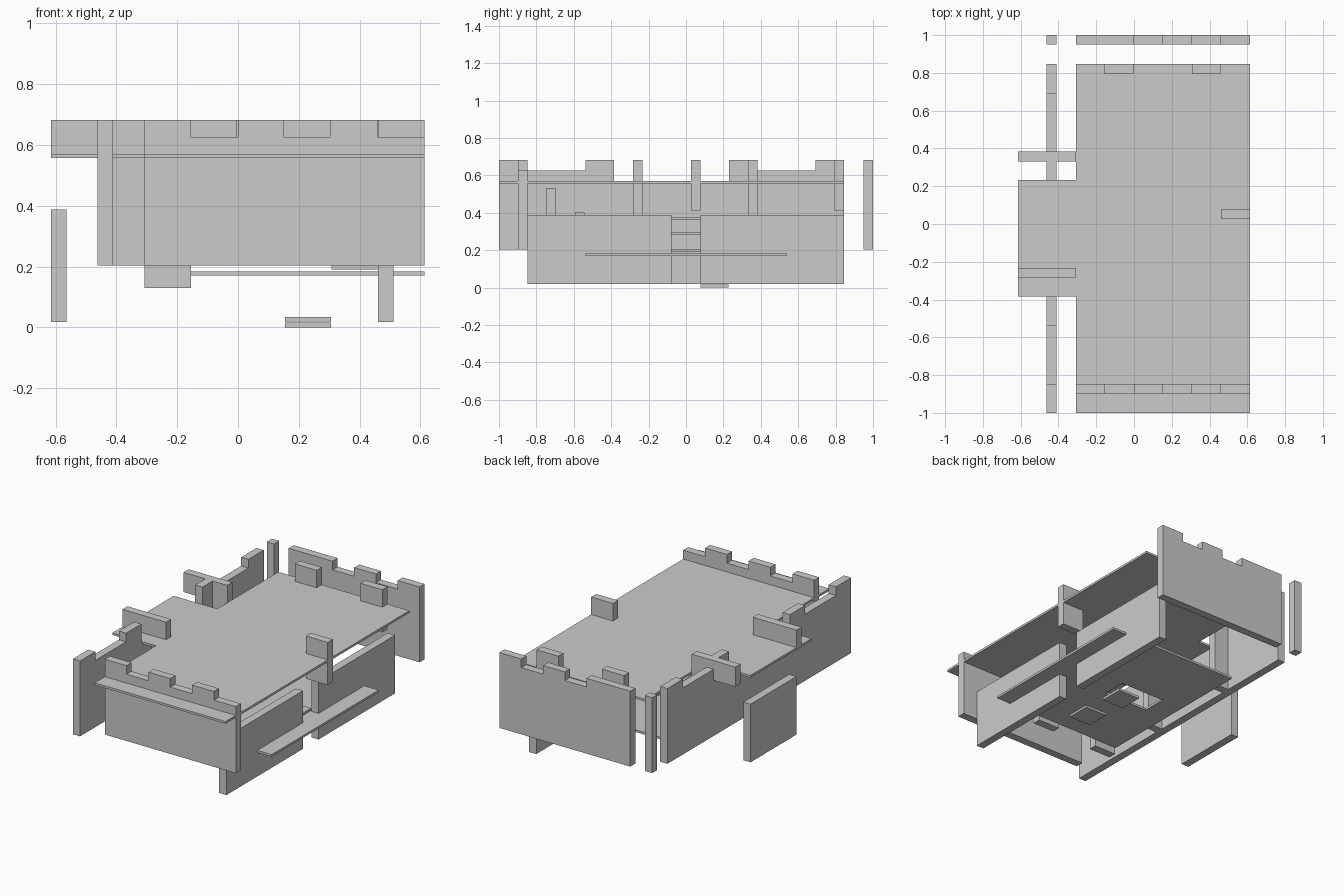
import bpy, bmesh

if "Cube" in bpy.data.objects:
    bpy.data.objects.remove(bpy.data.objects["Cube"])

ZB, ZLOW, ZT = 0.203, 0.627, 0.682     # wall foot, notch height, merlon height


def box(name, x0, x1, y0, y1, z0, z1):
    me = bpy.data.meshes.new(name)
    bm = bmesh.new()
    bmesh.ops.create_cube(bm, size=1)
    for v in bm.verts:
        v.co = ((x0 + x1) / 2 + v.co.x * (x1 - x0),
                (y0 + y1) / 2 + v.co.y * (y1 - y0),
                (z0 + z1) / 2 + v.co.z * (z1 - z0))
    bm.to_mesh(me)
    bm.free()
    ob = bpy.data.objects.new(name, me)
    bpy.context.collection.objects.link(ob)
    return ob


def prism(name, outline, axis, a, b):
    """Extrude a closed outline along axis from a to b."""
    def place(p, t):
        co = list(p)
        co.insert(axis, t)
        return co
    bm = bmesh.new()
    face = bm.faces.new([bm.verts.new(place(p, a)) for p in outline])
    ext = bmesh.ops.extrude_face_region(bm, geom=[face])
    for v in ext["geom"]:
        if isinstance(v, bmesh.types.BMVert):
            v.co[axis] = b
    bmesh.ops.recalc_face_normals(bm, faces=bm.faces)
    me = bpy.data.meshes.new(name)
    bm.to_mesh(me)
    bm.free()
    ob = bpy.data.objects.new(name, me)
    bpy.context.collection.objects.link(ob)
    return ob


def battlement(name, axis, a, b, start, steps):
    """Wall with a stepped top; steps are (end position, top height)."""
    pts = [(start, ZB)]
    pos = start
    for end, top in steps:
        pts += [(pos, top), (end, top)]
        pos = end
    pts.append((pos, ZB))
    return prism(name, pts, axis, a, b)


# Crenellated front and back walls
battlement("front_wall", 1, -0.898, -0.847, -0.308,
           [(-0.156, ZT), (0, ZLOW), (0.152, ZT), (0.305, ZLOW), (0.459, ZT), (0.613, ZLOW)])
battlement("back_wall", 1, 0.949, 1.0, -0.308,
           [(0, ZT), (0.152, ZLOW), (0.305, ZT), (0.459, ZLOW), (0.613, ZT)])

# Left wall with stepped top and its separate end pillar
battlement("left_wall", 0, -0.462, -0.411, -1.0,
           [(-0.847, ZT), (-0.537, ZLOW), (-0.385, ZT), (0.23, 0.557),
            (0.383, ZT), (0.692, ZLOW), (0.846, ZT)])
box("corner_pillar", -0.462, -0.411, 0.949, 1.0, ZB, ZT)

# Cross walls with an overhanging arm on the left
for i, y in enumerate((-0.283, 0.332)):
    prism("cross_wall_%d" % i,
          [(-0.308, ZB), (-0.308, ZT), (-0.615, ZT), (-0.615, 0.557),
           (-0.462, 0.557), (-0.462, ZB)], 1, y, y + 0.051)

# Roof deck with left balcony
prism("roof_deck",
      [(-0.308, -1.0), (0.613, -1.0), (0.613, 0.846), (-0.308, 0.846),
       (-0.308, 0.232), (-0.615, 0.232), (-0.615, -0.383), (-0.308, -0.383)],
      2, 0.557, 0.571)

# Lower right walls either side of the doorway, and lower left panel
box("right_wall_front", 0.461, 0.512, -0.847, -0.078, 0.018, 0.388)
box("right_wall_back", 0.461, 0.512, 0.078, 0.846, 0.018, 0.388)
box("left_panel", -0.615, -0.564, -0.23, 0.23, 0.018, 0.388)

# Lower floor around a stair opening
fx0, fx1, fy, hx0, hx1, hy = -0.308, 0.613, 0.538, -0.155, 0.155, 0.077
box("floor_front", fx0, fx1, -fy, -hy, 0.17, 0.184)
box("floor_back", fx0, fx1, hy, fy, 0.17, 0.184)
box("floor_left", fx0, hx0, -hy, hy, 0.17, 0.184)
box("floor_right", hx1, fx1, -hy, hy, 0.17, 0.184)

# Small stair plates
box("step_0", 0.154, 0.306, 0.077, 0.228, 0.0, 0.016)
box("step_1", 0.154, 0.306, -0.228, -0.077, 0.019, 0.034)
for i, (x, z) in enumerate(((0.308, 0.19), (0.0, 0.28), (-0.155, 0.361))):
    box("step_%d" % (i + 2), x, x + 0.153, -0.077, 0.077, z, z + 0.014)

# Upright blocks, all the same height
for i, (x0, y0, w, z0) in enumerate((
        (-0.156, 0.795, 0.153, 0.411), (0.306, 0.795, 0.153, 0.411),
        (0.46, 0.026, 0.153, 0.411), (-0.308, -0.594, 0.153, 0.13),
        (0.0, -0.748, 0.153, 0.262))):
    box("upright_block_%d" % i, x0, x0 + w, y0, y0 + 0.051, z0, z0 + 0.271)
